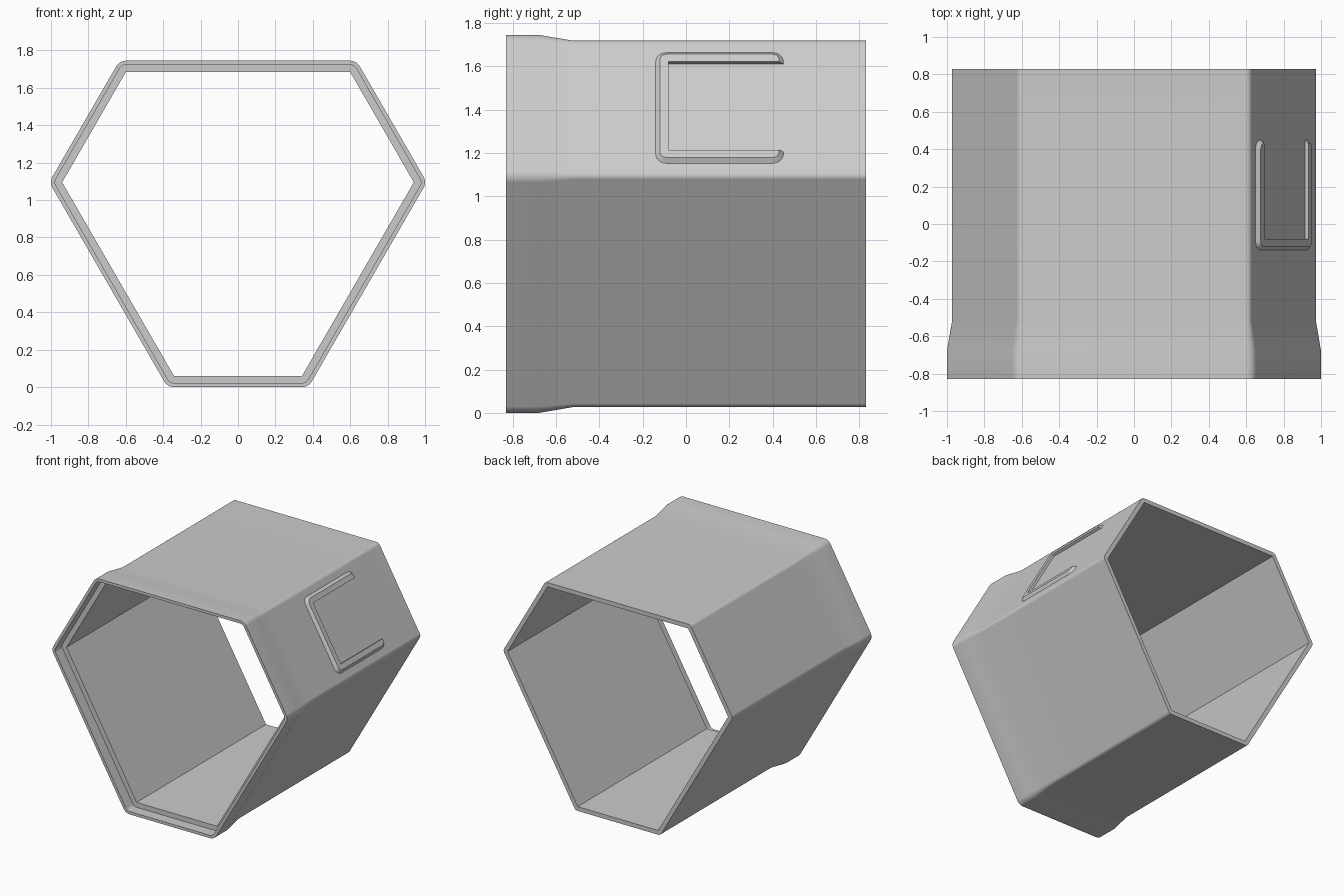
import bpy, bmesh, math
from mathutils import Matrix, Vector

cube = bpy.data.objects.get("Cube")
if cube:
    bpy.data.objects.remove(cube, do_unlink=True)

grey = bpy.data.materials.new("light grey plastic")
grey.use_nodes = True
colour = (0.6, 0.6, 0.6, 1)
grey.diffuse_color = colour
grey.node_tree.nodes["Principled BSDF"].inputs["Base Color"].default_value = colour


def finish(bm, name):
    bmesh.ops.remove_doubles(bm, verts=bm.verts, dist=1e-5)
    bmesh.ops.recalc_face_normals(bm, faces=bm.faces)
    mesh = bpy.data.meshes.new(name)
    bm.to_mesh(mesh)
    bm.free()
    mesh.materials.append(grey)
    ob = bpy.data.objects.new(name, mesh)
    bpy.context.collection.objects.link(ob)
    bpy.ops.object.select_all(action='DESELECT')
    ob.select_set(True)
    bpy.context.view_layer.objects.active = ob
    bpy.ops.object.shade_smooth_by_angle(angle=math.radians(30))
    weighted = ob.modifiers.new("Even normals", 'WEIGHTED_NORMAL')
    weighted.keep_sharp = True
    return ob


def bridge(bm, a, b):
    n = len(a)
    for i in range(n):
        bm.faces.new((a[i], a[(i + 1) % n], b[(i + 1) % n], b[i]))


def arc(cx, cy, radius, start, sweep, steps=6):
    angles = [math.radians(start + sweep * i / steps) for i in range(steps + 1)]
    return [(cx + radius * math.cos(t), cy + radius * math.sin(t)) for t in angles]


# Six-sided tube: one hexagon offset outwards with rounded corners
TIP_X, TIP_Z, TOP, BOTTOM = 0.94, 1.095, 1.685, 0.06
top_x = TIP_X - (TOP - TIP_Z) / math.sqrt(3)
low_x = TIP_X - (TIP_Z - BOTTOM) / math.sqrt(3)
corners = [(TIP_X, TIP_Z), (top_x, TOP), (-top_x, TOP),
           (-TIP_X, TIP_Z), (-low_x, BOTTOM), (low_x, BOTTOM)]
WALL, FLARE, SOCKET = 0.033, 0.06, 0.038

# Offset and depth of each ring: flared outside, back rim, bore, front socket
sections = [(FLARE, -0.83), (FLARE, -0.68), (WALL, -0.52), (WALL, 0.83),
            (0, 0.83), (0, -0.745), (SOCKET, -0.745), (SOCKET, -0.83)]
bm = bmesh.new()
rings = []
for offset, y in sections:
    points = []
    for i, (x, z) in enumerate(corners):
        points += arc(x, z, offset, 60 * i - 30, 60)
    rings.append([bm.verts.new((x, y, z)) for x, z in points])
for i, ring in enumerate(rings):
    bridge(bm, ring, rings[(i + 1) % len(rings)])
finish(bm, "hexagonal_tube")

# Raised three-sided label frame, open to the back, on the upper left face
HALF, INNER, RADIUS, BEVEL = 0.295, 0.235, 0.05, 0.02


def frame_outline(inset):
    h, r, c = HALF - inset, RADIUS - inset, HALF - RADIUS
    points = [(h, INNER)]
    for sx, sy, start in ((1, 1, 0), (-1, 1, 90), (-1, -1, 180), (1, -1, 270)):
        points += arc(sx * c, sy * c, r, start, 90)
    return points + [(h, -INNER), (-INNER, -INNER), (-INNER, INNER)]


up = Vector((-0.5, 0, math.sqrt(0.75)))
out = Vector((math.sqrt(0.75), 0, 0.5))
centre = Vector((TIP_X, 0.155, TIP_Z)) + out * WALL + up * 0.342
place = Matrix((Vector((0, 1, 0)), up, out)).transposed().to_4x4()
place.translation = centre
bm = bmesh.new()
layers = []
for inset, height in ((0, -0.005), (0, 0), (BEVEL, BEVEL)):
    layers.append([bm.verts.new(place @ Vector((u, v, height)))
                   for u, v in frame_outline(inset)])
bridge(bm, layers[0], layers[1])
bridge(bm, layers[1], layers[2])
bm.faces.new(layers[0])
bm.faces.new(layers[2])
finish(bm, "label_frame")
